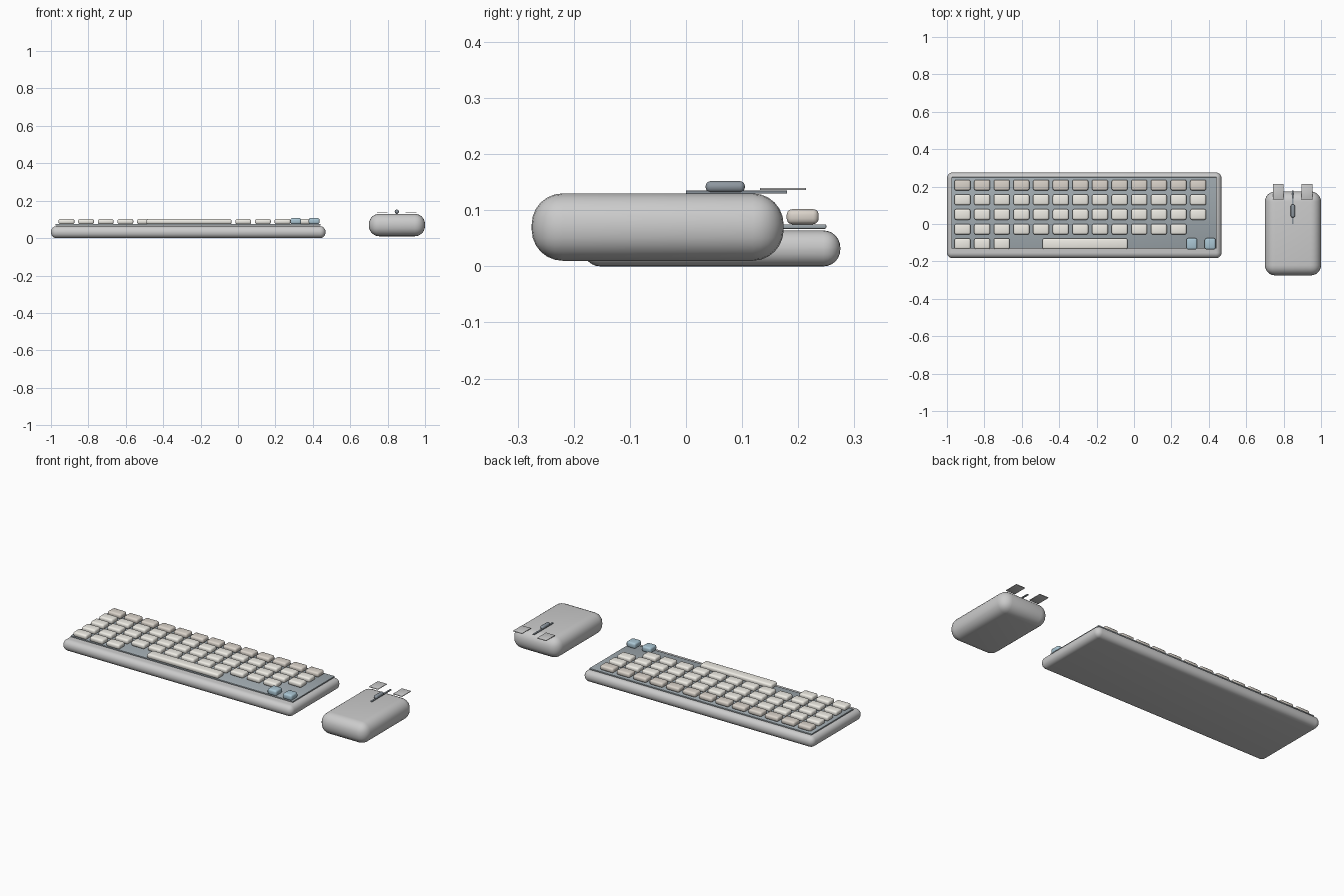
import bpy, bmesh

if "Cube" in bpy.data.objects:
    bpy.data.objects.remove(bpy.data.objects["Cube"])


def material(name, rgb):
    m = bpy.data.materials.new(name)
    m.diffuse_color = (*rgb, 1)
    m.use_nodes = True
    m.node_tree.nodes["Principled BSDF"].inputs["Base Color"].default_value = m.diffuse_color
    return m


slate = material("slate", (0.36, 0.41, 0.44))
cream = material("cream", (0.86, 0.84, 0.78))
tan = material("tan", (0.70, 0.65, 0.59))
blue = material("blue", (0.40, 0.56, 0.65))
dark = material("dark_slate", (0.27, 0.31, 0.35))


def box(name, x, y, z, bevel=0, segments=3, mat=None):
    """Rounded box from (min, max) ranges on each axis."""
    bm = bmesh.new()
    bmesh.ops.create_cube(bm, size=1)
    for v in bm.verts:
        v.co = [sum(r) / 2 + c * (r[1] - r[0]) for r, c in zip((x, y, z), v.co)]
    if bevel:
        bmesh.ops.bevel(bm, geom=bm.edges[:], offset=bevel, segments=segments,
                        profile=0.5, affect='EDGES', clamp_overlap=True)
    me = bpy.data.meshes.new(name)
    bm.to_mesh(me)
    bm.free()
    ob = bpy.data.objects.new(name, me)
    bpy.context.collection.objects.link(ob)
    if mat:
        me.materials.append(mat)
    if bevel:
        bpy.ops.object.select_all(action='DESELECT')
        ob.select_set(True)
        bpy.context.view_layer.objects.active = ob
        bpy.ops.object.shade_smooth_by_angle()
    return ob


# Keyboard case and key plate
box("keyboard_case", (-1.0, 0.468), (-0.183, 0.275), (0, 0.064), 0.03, 6)
box("key_plate", (-0.976, 0.442), (-0.131, 0.25), (0.067, 0.075), 0.002, 2, slate)


def key(name, cx, cy, width, mat, depth=0.057, top=0.102):
    box(name, (cx - width / 2, cx + width / 2), (cy - depth / 2, cy + depth / 2),
        (0.075, top), 0.01, 3, mat)


# Key rows, back to front
X0, Y0, DX, DY = -0.917, 0.208, 0.105, 0.0785
for row, count in enumerate((13, 13, 13, 12, 3)):
    for col in range(count):
        key(f"key_{row + 1}_{col + 1}", X0 + col * DX, Y0 - row * DY, 0.085,
            cream if row else tan)
front_y = Y0 - 4 * DY
key("space_bar", -0.262, front_y, 0.456, cream)
for side, cx in (("left", 0.309), ("right", 0.407)):
    key(f"accent_key_{side}", cx, front_y, 0.058, blue, 0.06, 0.107)

# Mouse body, centre slit, wheel and button plates
box("mouse_body", (0.70, 1.0), (-0.275, 0.174), (0.01, 0.13), 0.055, 6)
box("mouse_slit", (0.844, 0.854), (0.0, 0.18), (0.13, 0.135), 0.001, 2, dark)
box("scroll_wheel", (0.838, 0.86), (0.035, 0.105), (0.132, 0.152), 0.009, 4, dark)
for side, cx in (("left", 0.771), ("right", 0.925)):
    box(f"mouse_button_{side}", (cx - 0.029, cx + 0.029), (0.132, 0.214),
        (0.136, 0.14), 0.001, 2)
